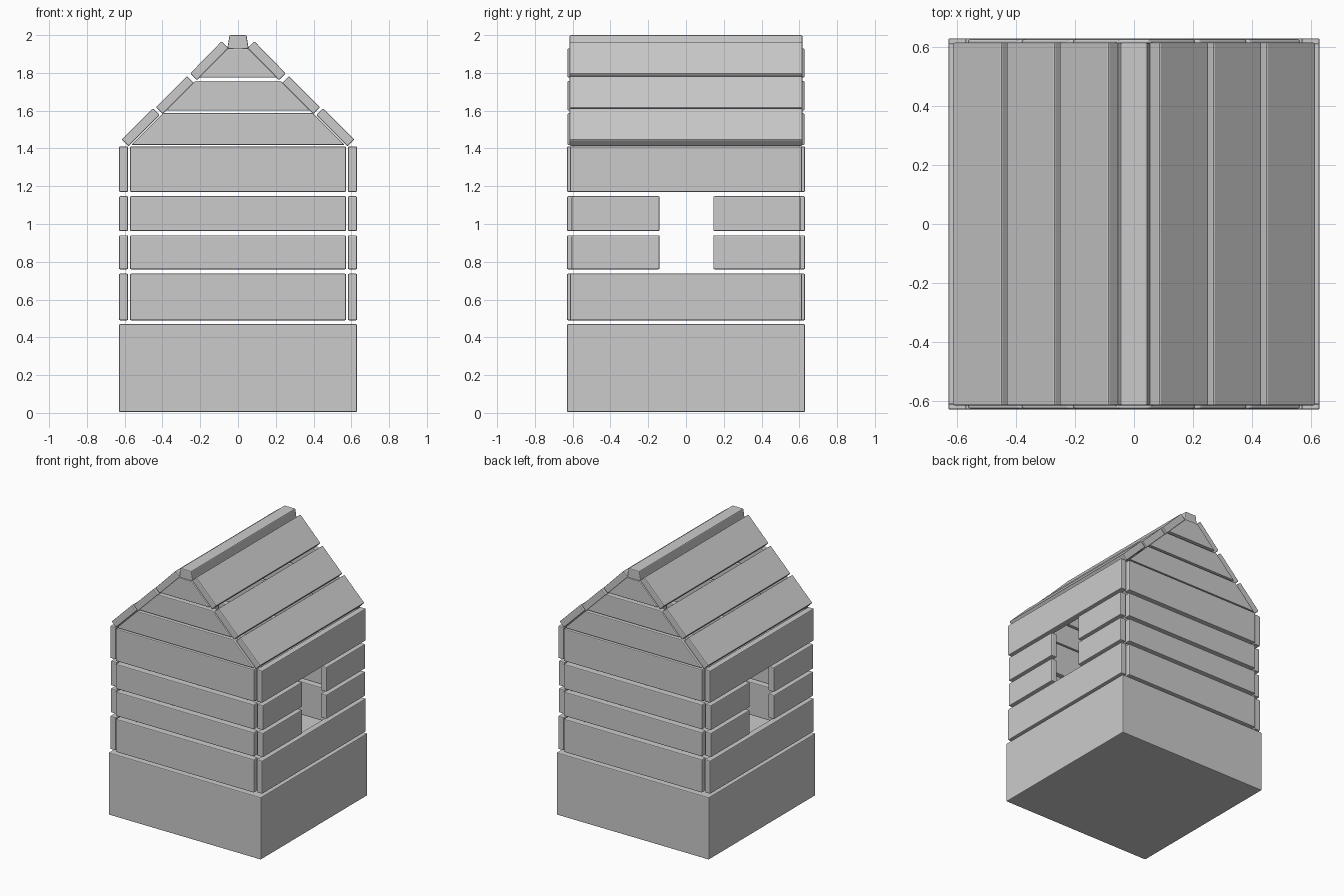
import bpy

if "Cube" in bpy.data.objects:
    bpy.data.objects.remove(bpy.data.objects["Cube"])


def prism(name, profile, y0, y1, bevel=0.006):
    """Extrude an x-z profile from y0 to y1, with softly chamfered edges."""
    n = len(profile)
    area = sum(profile[i][0] * profile[(i + 1) % n][1] - profile[(i + 1) % n][0] * profile[i][1]
               for i in range(n))
    if area < 0:
        profile = profile[::-1]
    verts = [(x, y, z) for y in (y0, y1) for x, z in profile]
    faces = [tuple(range(n)), tuple(range(2 * n - 1, n - 1, -1))]
    faces += [(i, i + n, (i + 1) % n + n, (i + 1) % n) for i in range(n)]
    mesh = bpy.data.meshes.new(name)
    mesh.from_pydata(verts, [], faces)
    mesh.update()
    ob = bpy.data.objects.new(name, mesh)
    bpy.context.collection.objects.link(ob)
    mod = ob.modifiers.new("edge", "BEVEL")
    mod.width = bevel
    mod.segments = 2
    return ob


def box(name, x0, x1, y0, y1, z0, z1):
    return prism(name, [(x0, z0), (x1, z0), (x1, z1), (x0, z1)], y0, y1)


# solid foundation block
box("foundation", -0.63, 0.63, -0.63, 0.63, 0.005, 0.47)

# wall planks: front/back rows sit between the side rows; middle rows leave a window
rows = [(0.49, 0.737, 0.613, False), (0.76, 0.94, 0.605, True),
        (0.963, 1.147, 0.605, True), (1.17, 1.41, 0.613, False)]
for z0, z1, end, window in rows:
    for s in (-1, 1):
        ya, yb = sorted((s * 0.58, s * 0.63))
        box("end_wall_plank", -0.572, 0.572, ya, yb, z0, z1)
        xa, xb = sorted((s * 0.582, s * 0.63))
        if window:
            box("window_side_plank", xa, xb, -end, -0.14, z0, z1)
            box("window_side_plank", xa, xb, 0.145, end, z0, z1)
        else:
            box("side_wall_plank", xa, xb, -end, end, z0, z1)

# gable planks at both ends, cut to the 45 degree roof slope
for z0, z1 in [(1.418, 1.587), (1.6, 1.758), (1.775, 1.93)]:
    w0, w1 = 1.983 - z0, 1.983 - z1
    for s in (-1, 1):
        ya, yb = sorted((s * 0.58, s * 0.627))
        prism("gable_plank", [(-w0, z0), (w0, z0), (w1, z1), (-w1, z1)], ya, yb)

# roof boards: outer lower corner, outer upper corner, then the inner face
boards = [((0.616, 1.447), (0.45, 1.613)), ((0.434, 1.618), (0.27, 1.783)),
          ((0.253, 1.797), (0.087, 1.967))]
t = 0.036
for (xl, zl), (xu, zu) in boards:
    for s in (-1, 1):
        profile = [(xl, zl), (xu, zu), (xu + t, zu - t), (xl + t, zl - t)]
        # shift along the slope normal, toward the inside
        profile[2] = (xu - t, zu - t)
        profile[3] = (xl - t, zl - t)
        profile = [(xl, zl), (xu, zu), profile[2], profile[3]]
        prism("roof_board", [(s * x, z) for x, z in profile], -0.616, 0.616)

# ridge cap
prism("ridge_cap", [(-0.056, 1.93), (0, 1.92), (0.056, 1.93), (0.045, 2.0), (-0.045, 2.0)],
      -0.616, 0.616)
